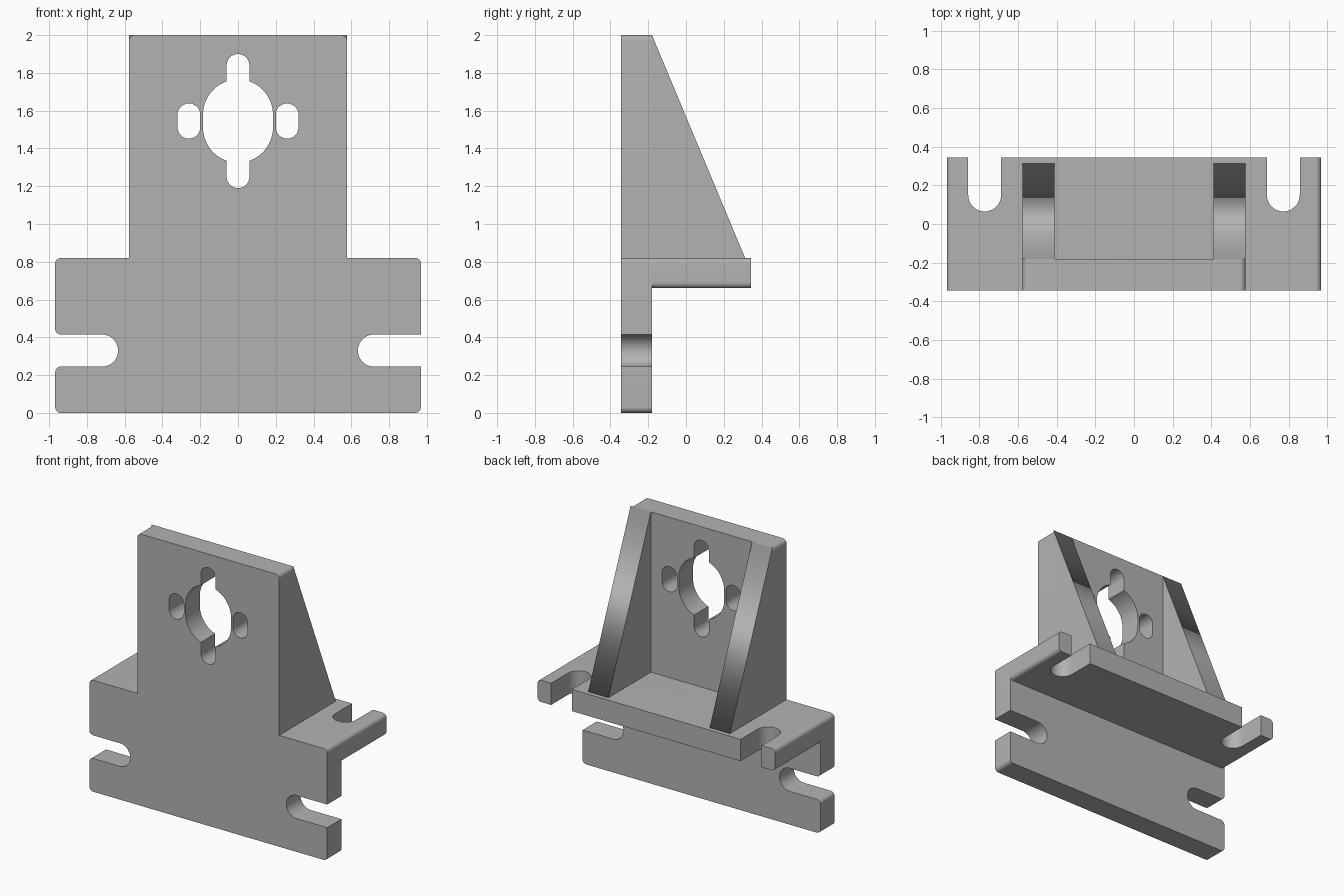
import bpy, bmesh, math
from mathutils import Matrix, Vector

cube = bpy.data.objects.get("Cube")
if cube:
    bpy.data.objects.remove(cube, do_unlink=True)

grey = bpy.data.materials.new("plain grey")
grey.use_nodes = True
grey.diffuse_color = (0.45, 0.45, 0.45, 1)
grey.node_tree.nodes["Principled BSDF"].inputs["Base Color"].default_value = grey.diffuse_color

# Directions in which a flat outline is extruded: columns are outline x, outline y, depth
ALONG_Y = Matrix(((1, 0, 0), (0, 0, -1), (0, 1, 0))).to_4x4()
ALONG_X = Matrix(((0, 0, 1), (1, 0, 0), (0, 1, 0))).to_4x4()
ALONG_Z = Matrix.Identity(4)


def rounded(corners, steps=10):
    """Outline from right-angled corners (x, y, radius)."""
    out, n = [], len(corners)
    for i, (x, y, r) in enumerate(corners):
        p = Vector((x, y))
        if r == 0:
            out.append(p)
            continue
        a = (Vector(corners[i - 1][:2]) - p).normalized()
        b = (Vector(corners[(i + 1) % n][:2]) - p).normalized()
        for k in range(steps + 1):
            t = math.pi / 2 * k / steps
            out.append(p + r * (a + b - b * math.cos(t) - a * math.sin(t)))
    return out


def box(x0, x1, y0, y1, r):
    return rounded([(x0, y0, r), (x1, y0, r), (x1, y1, r), (x0, y1, r)])


def arc(cy, r, end, steps=12):
    return [(r * math.cos(end * k / steps), cy + r * math.sin(end * k / steps))
            for k in range(steps + 1)]


def solid(name, outlines, low, high, basis):
    """Extrude outlines (inner ones become holes) between two depths."""
    curve = bpy.data.curves.new(name, 'CURVE')
    curve.dimensions = '2D'
    curve.fill_mode = 'BOTH'
    curve.extrude = (high - low) / 2
    for pts in outlines:
        s = curve.splines.new('POLY')
        s.points.add(len(pts) - 1)
        for sp, p in zip(s.points, pts):
            sp.co = (p[0], p[1], 0, 1)
        s.use_cyclic_u = True
    obj = bpy.data.objects.new(name, curve)
    bpy.context.collection.objects.link(obj)
    bpy.ops.object.select_all(action='DESELECT')
    obj.select_set(True)
    bpy.context.view_layer.objects.active = obj
    bpy.ops.object.convert(target='MESH')
    obj = bpy.context.object
    obj.name = name
    mid = (low + high) / 2
    depth = -mid if basis is ALONG_Y else mid
    bm = bmesh.new()
    bm.from_mesh(obj.data)
    bmesh.ops.remove_doubles(bm, verts=bm.verts, dist=0.0002)
    bm.transform(basis @ Matrix.Translation((0, 0, depth)))
    bmesh.ops.recalc_face_normals(bm, faces=bm.faces)
    bm.to_mesh(obj.data)
    bm.free()
    obj.data.materials.clear()
    obj.data.materials.append(grey)
    return obj


def smooth(obj):
    bpy.ops.object.select_all(action='DESELECT')
    obj.select_set(True)
    bpy.context.view_layer.objects.active = obj
    bpy.ops.object.shade_smooth_by_angle(angle=math.radians(30))


W, T, D = 0.968, 0.577, 0.345     # half width of base, half width of tower, half depth
BACK = -0.18                      # rear face of the upright plate
SHELF_LOW, SHELF_TOP = 0.66, 0.82
R, SLOT = 0.03, 0.085


def plate_side(sign, lip):
    """One side of the upright outline, from bottom to top."""
    return [(sign * x, z, r) for x, z, r in (
        (W, 0, R), (W, 0.245, lip), (0.635, 0.245, SLOT), (0.635, 0.415, SLOT),
        (W, 0.415, lip), (W, SHELF_TOP, R), (T, SHELF_TOP, 0), (T, 2, R))]


# Central keyed opening: a lengthened circle with a narrow slot above and below
mid, key = 1.545, 0.06
quarter = arc(0.035, 0.185, math.acos(key / 0.185)) + arc(0.295, key, math.pi / 2)
half = quarter + [(-x, y) for x, y in quarter[-2::-1]]
opening = [(x, mid + y) for x, y in half] + [(-x, mid - y) for x, y in half]

# Upright plate with side slots and openings
outline = rounded(plate_side(1, 0) + plate_side(-1, R)[::-1])
side_holes = [box(c - key, c + key, 1.452, 1.638, key - 0.0005) for c in (-0.26, 0.26)]
smooth(solid("upright_plate", [outline, opening] + side_holes, -D, BACK, ALONG_Y))

# Shelf with open slots at the rear
shelf = solid("shelf", [box(-W, W, SHELF_LOW, SHELF_TOP, R)], BACK, D, ALONG_Y)
for c in (-0.772, 0.772):
    slot = rounded([(c - SLOT, 0.065, SLOT), (c + SLOT, 0.065, SLOT),
                    (c + SLOT, 0.5, 0), (c - SLOT, 0.5, 0)])
    cutter = solid("slot_cutter", [slot], 0.5, 1, ALONG_Z)
    cutter.hide_render = True
    mod = shelf.modifiers.new("slot", 'BOOLEAN')
    mod.operation = 'DIFFERENCE'
    mod.solver = 'EXACT'
    mod.object = cutter
    bpy.context.view_layer.objects.active = shelf
    bpy.ops.object.modifier_apply(modifier=mod.name)
    bpy.data.objects.remove(cutter, do_unlink=True)
smooth(shelf)

# Sloping gussets
triangle = [(BACK, SHELF_TOP), (0.313, SHELF_TOP), (BACK, 2)]
solid("left_gusset", [triangle], 0.412, T, ALONG_X)
solid("right_gusset", [triangle], -T, -0.412, ALONG_X)
